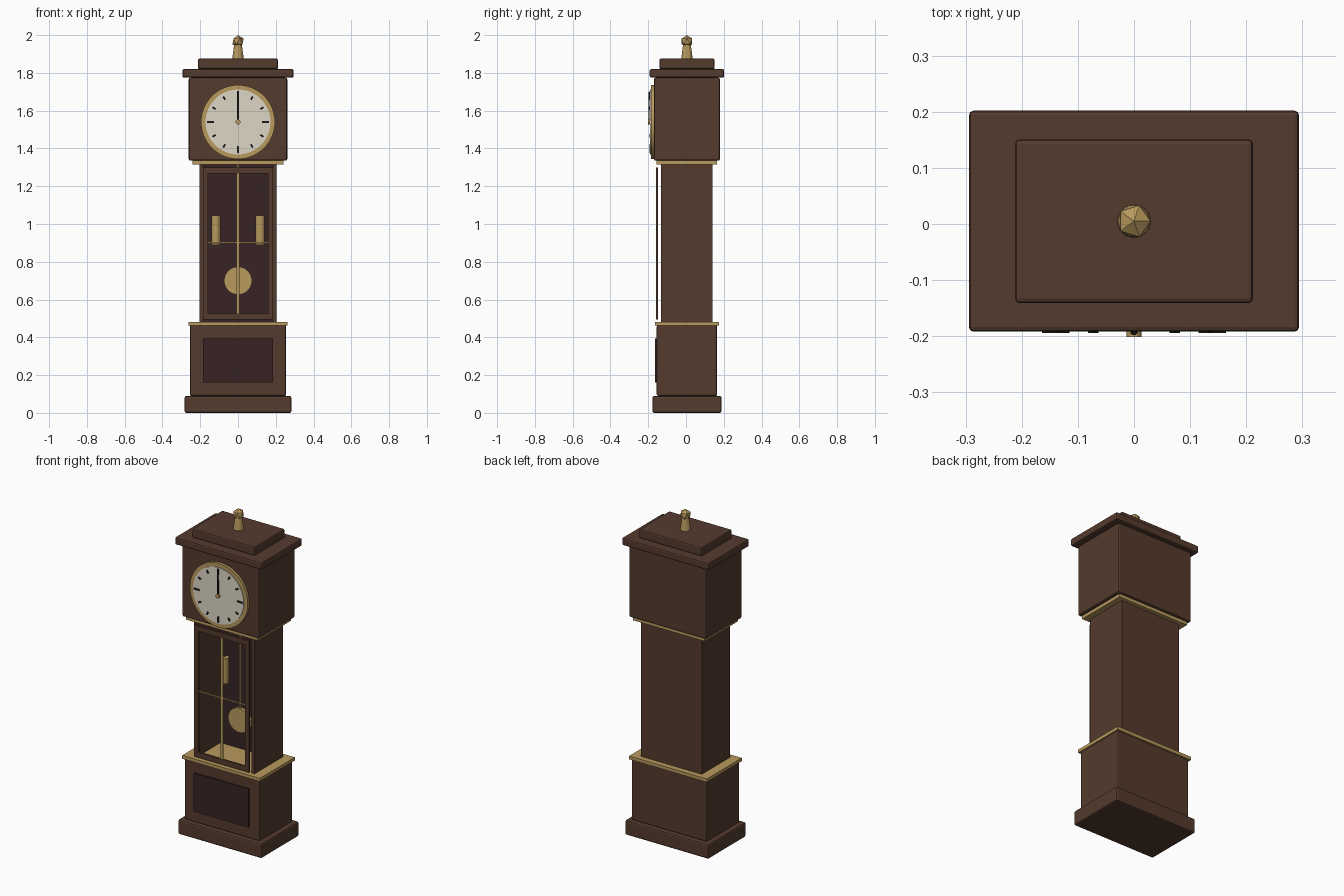
import bpy
from math import sin, cos, pi
from mathutils import Matrix

if "Cube" in bpy.data.objects:
    bpy.data.objects.remove(bpy.data.objects["Cube"], do_unlink=True)

MID = 0.005  # depth centre of the case


def material(name, rgb):
    m = bpy.data.materials.new(name)
    m.use_nodes = True
    m.diffuse_color = (*rgb, 1)
    m.node_tree.nodes["Principled BSDF"].inputs["Base Color"].default_value = (*rgb, 1)
    return m


wood = material("brown wood", (0.09, 0.043, 0.027))
dark = material("dark wood", (0.04, 0.017, 0.019))
brass = material("brass", (0.48, 0.32, 0.11))
ivory = material("ivory", (0.72, 0.67, 0.56))
black = material("black", (0.012, 0.01, 0.01))


def finish(name, mat):
    ob = bpy.context.object
    ob.name = name
    ob.data.materials.append(mat)
    return ob


def box(name, mat, x, y, z, bevel=0):
    """Box from (low, high) ranges on each axis."""
    spans = (x, y, z)
    bpy.ops.mesh.primitive_cube_add(size=1)
    ob = finish(name, mat)
    size = [b - a for a, b in spans]
    mid = [(a + b) / 2 for a, b in spans]
    ob.data.transform(Matrix.Translation(mid) @ Matrix.Diagonal((*size, 1)))
    if bevel:
        mod = ob.modifiers.new("bevel", "BEVEL")
        mod.width = bevel
        mod.segments = 2
    return ob


def slab(name, mat, half_x, half_y, low, high, bevel=0):
    return box(name, mat, (-half_x, half_x), (MID - half_y, MID + half_y), (low, high), bevel)


def disc(name, mat, radius, front, back, z, sides=48):
    """Cylinder whose axis runs front to back."""
    bpy.ops.mesh.primitive_cylinder_add(
        vertices=sides, radius=radius, depth=back - front,
        location=(0, (front + back) / 2, z), rotation=(pi / 2, 0, 0))
    ob = finish(name, mat)
    bpy.ops.object.shade_smooth_by_angle()
    return ob


def rod(name, mat, radius, x, y, low, high, sides=12, top=None):
    bpy.ops.mesh.primitive_cone_add(
        vertices=sides, radius1=radius, radius2=radius if top is None else top,
        depth=high - low, location=(x, y, (low + high) / 2))
    return finish(name, mat)


# Base and mouldings
slab("plinth", wood, 0.283, 0.183, 0, 0.09, 0.01)
slab("base", wood, 0.255, 0.16, 0.09, 0.465, 0.008)
slab("lower_trim", brass, 0.263, 0.169, 0.462, 0.482)
box("base_panel", dark, (-0.185, 0.185), (-0.164, -0.15), (0.16, 0.395))

# Hollow trunk, open at the front
LOW, HIGH = 0.482, 1.315
box("trunk_back", wood, (-0.205, 0.205), (0.115, 0.14), (LOW, HIGH))
box("trunk_lining", dark, (-0.185, 0.185), (0.095, 0.115), (LOW, HIGH))
for side, s in (("right", -1), ("left", 1)):
    box("trunk_side_" + side, wood, sorted((s * 0.185, s * 0.205)), (-0.133, 0.115), (LOW, HIGH))

# Door frame and glazing bars
DOOR = (-0.16, -0.148)
for side, s in (("right", -1), ("left", 1)):
    box("door_stile_" + side, wood, sorted((s * 0.158, s * 0.186)), DOOR, (0.495, 1.3))
box("door_top_rail", wood, (-0.158, 0.158), DOOR, (1.268, 1.3))
box("door_bottom_rail", wood, (-0.158, 0.158), DOOR, (0.495, 0.527))
box("glazing_bar_upright", brass, (-0.008, 0.008), (-0.158, -0.15), (0.527, 1.268))
box("glazing_bar_cross", brass, (-0.158, 0.158), (-0.157, -0.151), (0.896, 0.904))

# Pendulum and weights
rod("pendulum_rod", brass, 0.005, 0, 0.02, 0.7, HIGH)
disc("pendulum_bob", brass, 0.074, 0.01, 0.03, 0.7, 32)
for side, s in (("right", -1), ("left", 1)):
    rod("weight_" + side, brass, 0.024, s * 0.117, 0.04, 0.89, 1.045)
    rod("weight_cord_" + side, brass, 0.003, s * 0.117, 0.04, 1.045, HIGH, 6)

# Hood, cornice and finial
slab("upper_trim", brass, 0.242, 0.16, HIGH, 1.335)
slab("hood", wood, 0.261, 0.175, 1.335, 1.775, 0.01)
slab("cornice", wood, 0.294, 0.197, 1.775, 1.82, 0.008)
slab("crown", wood, 0.212, 0.146, 1.82, 1.876, 0.008)
rod("finial_stem", brass, 0.03, 0, MID, 1.876, 1.955, 12, 0.02)
bpy.ops.mesh.primitive_ico_sphere_add(subdivisions=1, radius=0.033, location=(0, MID, 1.967))
finish("finial_ball", brass)

# Clock dial
DIAL = 1.54
disc("dial_bezel", brass, 0.196, -0.186, -0.165, DIAL)
disc("dial_face", ivory, 0.172, -0.19, -0.17, DIAL)
for hour in range(12):
    a = hour * pi / 6
    half = 0.018 if hour % 3 == 0 else 0.01
    mark = box("hour_mark", black, (-0.005, 0.005), (-0.194, -0.188), (-half, half))
    mark.location = (0.146 * sin(a), 0, DIAL + 0.146 * cos(a))
    mark.rotation_euler.y = a
box("hour_hand", black, (-0.006, 0.006), (-0.196, -0.192), (DIAL, DIAL + 0.1))
box("minute_hand", black, (-0.004, 0.004), (-0.198, -0.194), (DIAL, DIAL + 0.16))
disc("hand_hub", brass, 0.013, -0.201, -0.188, DIAL, 16)
